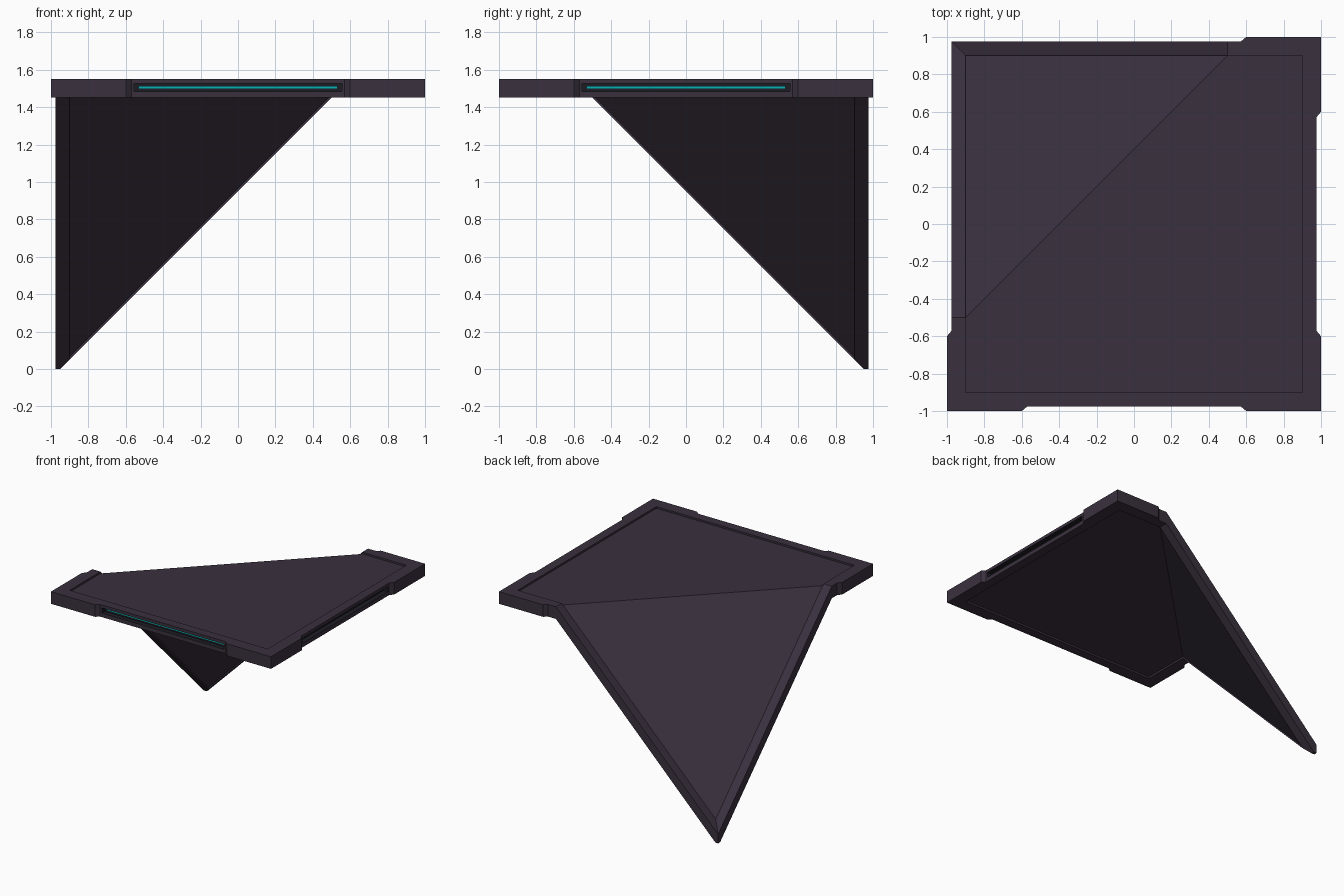
import bpy, bmesh
from mathutils import Vector

if "Cube" in bpy.data.objects:
    bpy.data.objects.remove(bpy.data.objects["Cube"])

TOP, BOTTOM, RECESS = 1.55, 1.45, 0.015


def material(name, color):
    m = bpy.data.materials.new(name)
    m.use_nodes = True
    m.diffuse_color = (*color, 1)
    m.node_tree.nodes["Principled BSDF"].inputs["Base Color"].default_value = (*color, 1)
    return m


plum = material("dark plum metal", (0.042, 0.030, 0.048))
black = material("groove black", (0.012, 0.012, 0.018))
teal = material("teal glow", (0.0, 0.45, 0.45))


def flip(points):
    """Mirror across the diagonal that runs through the ramp."""
    return [(-y, -x) for x, y in reversed(points)]


def plate(name, outline, drop, inset=0.0):
    """Solid over a plan outline, lowered by drop(x, y) and cut off at the ground."""
    bm = bmesh.new()
    low, high = [], []
    for x, y in outline:
        d = drop(x, y)
        low.append(bm.verts.new((x, y, max(0, BOTTOM + inset - d))))
        high.append(bm.verts.new((x, y, TOP - inset - d)))
    bm.faces.new(high)
    bm.faces.new(low[::-1])
    n = len(outline)
    for i in range(n):
        j = (i + 1) % n
        bm.faces.new((low[i], low[j], high[j], high[i]))
    bmesh.ops.recalc_face_normals(bm, faces=bm.faces)
    mesh = bpy.data.meshes.new(name)
    bm.to_mesh(mesh)
    bm.free()
    mesh.materials.append(plum)
    ob = bpy.data.objects.new(name, mesh)
    bpy.context.collection.objects.link(ob)
    return ob


def box(name, lo, hi, mat):
    lo, hi = Vector(lo), Vector(hi)
    bpy.ops.mesh.primitive_cube_add(size=1, location=(lo + hi) / 2)
    ob = bpy.context.object
    ob.name = name
    for v in ob.data.vertices:
        v.co *= hi - lo
    ob.data.materials.append(mat)
    return ob


def level(x, y):
    return 0


# Recessed panels: level floor and the ramp running down to the corner
plate("floor_panel", [(-.9, -.5), (-.9, -.9), (.9, -.9), (.9, .9), (.5, .9)], level, RECESS)
plate("ramp_panel", [(-.9, -.5), (.5, .9), (-.9, .9)], lambda x, y: y - x - .4, RECESS)

# Ramp side rails with a flat foot where they meet
side = [(-.975, -.5), (-.9, -.5), (-.9, .9), (-.95, .95), (-.975, .95)]
foot = [(-.975, .95), (-.95, .95), (-.975, .975)]
for part, outline in (("rail", side), ("foot", foot)):
    plate("ramp_" + part + "_right", outline, lambda x, y: y + .5)
    plate("ramp_" + part + "_back", flip(outline), lambda x, y: .5 - x)

# Raised frame with thicker corner blocks around the floor
half = [(-.9, -.9), (-.9, -.5), (-.975, -.5), (-.975, -.57), (-1, -.6), (-1, -1),
        (-.6, -1), (-.57, -.975), (.57, -.975), (.6, -1), (1, -1)]
frame = plate("floor_frame", half + flip(half)[1:] + [(.9, -.9)], level)

# Light grooves in the front and left edges
cutters = [box("groove_cutter", (-.555, -1.1, 1.483), (.555, -.935, 1.525), black),
           box("groove_cutter", (.935, -.555, 1.483), (1.1, .555, 1.525), black)]
bpy.context.view_layer.objects.active = frame
for cutter in cutters:
    mod = frame.modifiers.new("groove", "BOOLEAN")
    mod.operation = "DIFFERENCE"
    mod.solver = "EXACT"
    mod.object = cutter
    bpy.ops.object.modifier_apply(modifier=mod.name)
    bpy.data.objects.remove(cutter)

# Groove walls are black
frame.data.materials.clear()
frame.data.materials.append(plum)
frame.data.materials.append(black)
for f in frame.data.polygons:
    def inside(co):
        return 1.48 < co.z < 1.53 and min(abs(co.y + .955), abs(co.x - .955)) < .021
    f.material_index = int(all(inside(frame.data.vertices[v].co) for v in f.vertices))

# Glowing strips at the bottom of the grooves
box("light_strip_front", (-.53, -.941, 1.499), (.53, -.934, 1.509), teal)
box("light_strip_left", (.934, -.53, 1.499), (.941, .53, 1.509), teal)
